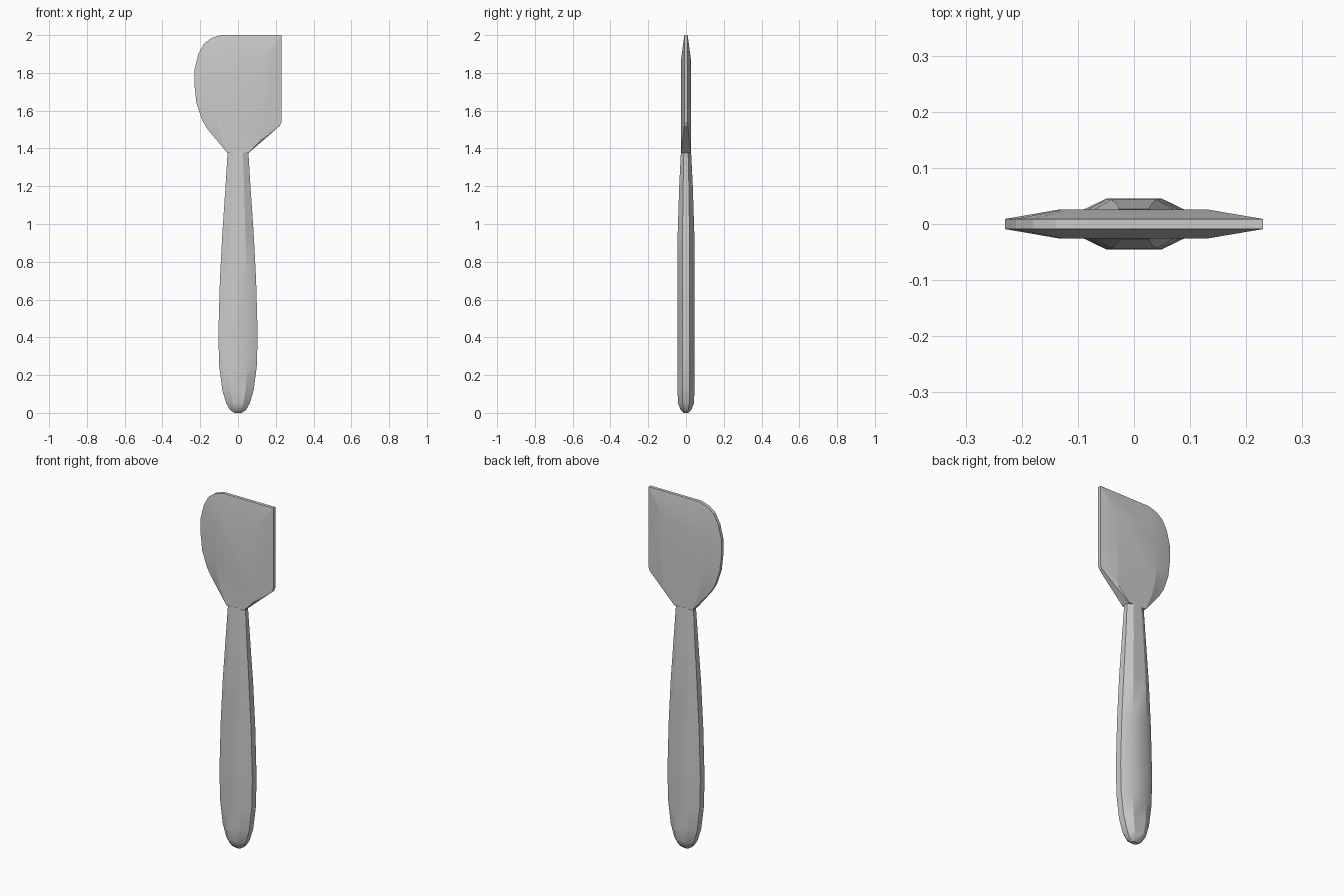
import bpy, bmesh

cube = bpy.data.objects.get("Cube")
if cube:
    bpy.data.objects.remove(cube, do_unlink=True)

grey = bpy.data.materials.new("plain_grey")
grey.use_nodes = True
grey.diffuse_color = (0.6, 0.6, 0.6, 1)
grey.node_tree.nodes["Principled BSDF"].inputs["Base Color"].default_value = (0.6, 0.6, 0.6, 1)


def loft(name, rings, smooth_angle):
    """Skin a list of equal-length point rings and cap both ends."""
    bm = bmesh.new()
    loops = [[bm.verts.new(p) for p in ring] for ring in rings]
    n = len(loops[0])
    for a, b in zip(loops, loops[1:]):
        for i in range(n):
            j = (i + 1) % n
            bm.faces.new((a[i], a[j], b[j], b[i]))
    bm.faces.new(loops[0][::-1])
    bm.faces.new(loops[-1])
    bmesh.ops.recalc_face_normals(bm, faces=bm.faces)
    mesh = bpy.data.meshes.new(name)
    bm.to_mesh(mesh)
    bm.free()
    mesh.materials.append(grey)
    obj = bpy.data.objects.new(name, mesh)
    bpy.context.collection.objects.link(obj)
    bpy.ops.object.select_all(action='DESELECT')
    obj.select_set(True)
    bpy.context.view_layer.objects.active = obj
    bpy.ops.object.shade_smooth_by_angle(angle=smooth_angle)
    return obj


# Handle: eight-sided sections as (height, half width, half depth)
sections = [(0, .02, .012), (.015, .042, .028), (.05, .062, .042), (.12, .083, .045),
            (.25, .1, .045), (.42, .104, .045), (.7, .096, .045), (.95, .083, .044),
            (1.2, .066, .036), (1.38, .055, .027)]


def octagon(z, w, d):
    flat, side = w * .48, d * .42
    return [(w, -side, z), (w, side, z), (flat, d, z), (-flat, d, z),
            (-w, side, z), (-w, -side, z), (-flat, -d, z), (flat, -d, z)]


loft("handle", [octagon(*s) for s in sections], 0.5)

# Blade: straight right edge, rounded left edge, bevelled to a thin rim
rim = [(.055, 1.375), (.222, 1.52), (.23, 1.54), (.23, 2), (-.09, 2), (-.14, 1.985),
       (-.18, 1.955), (-.21, 1.9), (-.23, 1.82), (-.23, 1.73), (-.22, 1.64),
       (-.19, 1.55), (-.16, 1.5), (-.055, 1.375)]
plateau = [(.054, 1.376), (.125, 1.448), (.13, 1.47), (.13, 1.87), (-.08, 1.87), (-.1, 1.86),
           (-.115, 1.845), (-.125, 1.825), (-.132, 1.8), (-.132, 1.72), (-.128, 1.64),
           (-.115, 1.55), (-.095, 1.47), (-.054, 1.376)]


def blade_ring(points, y, neck_y):
    last = len(points) - 1
    return [(x, neck_y if i in (0, last) else y, z) for i, (x, z) in enumerate(points)]


loft("blade", [blade_ring(plateau, -.026, -.026), blade_ring(rim, -.009, -.025),
               blade_ring(rim, .009, .025), blade_ring(plateau, .026, .026)], 0.2)
